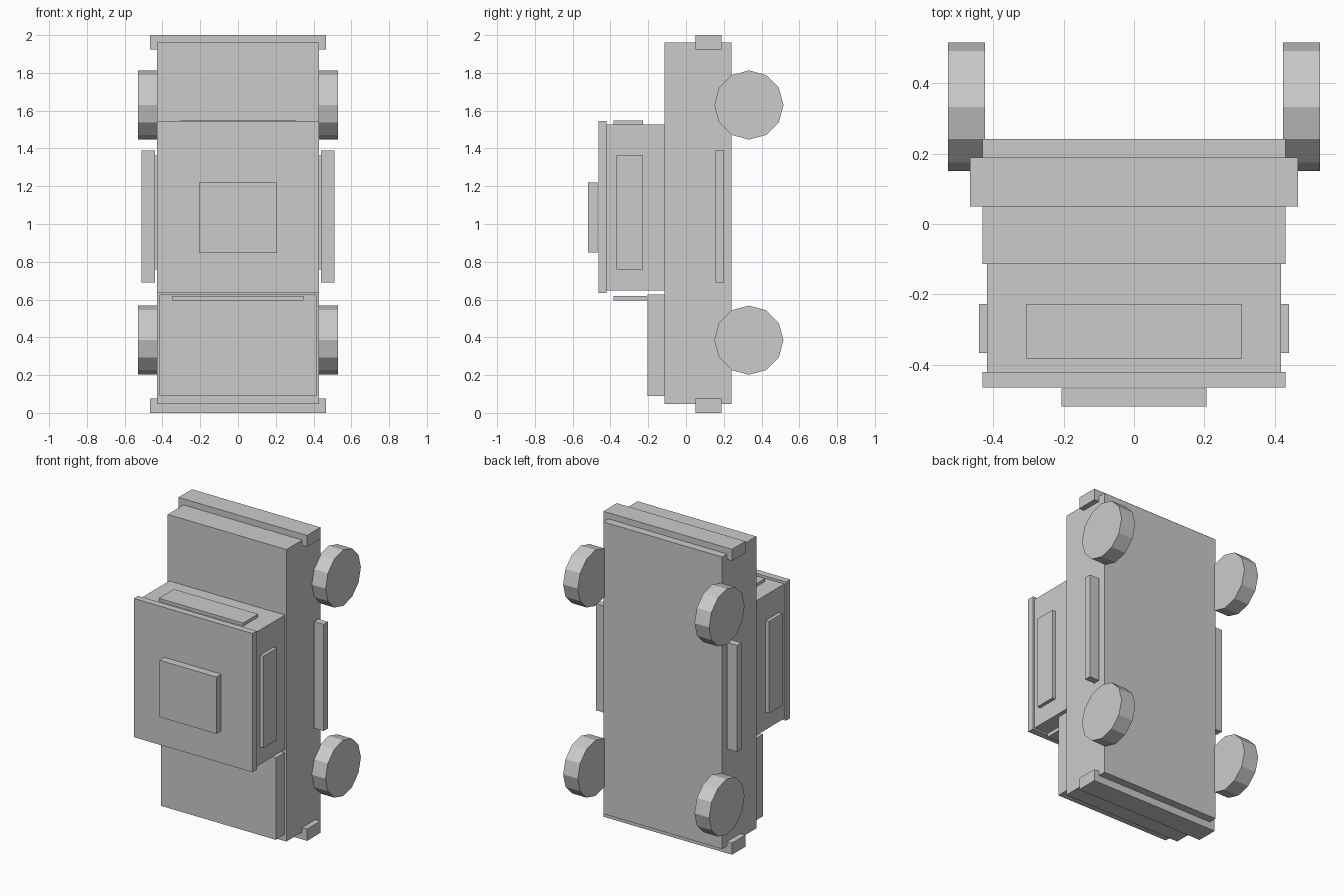
import bpy
import math

default = bpy.data.objects.get("Cube")
if default:
    bpy.data.objects.remove(default, do_unlink=True)

# One plain colour for the whole model
grey = bpy.data.materials.new("light_grey")
grey.use_nodes = True
colour = (0.6, 0.6, 0.6, 1.0)
grey.diffuse_color = colour
grey.node_tree.nodes["Principled BSDF"].inputs["Base Color"].default_value = colour


def finish(obj, name):
    obj.name = name
    obj.data.name = name
    obj.data.materials.append(grey)
    bpy.ops.object.transform_apply(location=False, rotation=True, scale=True)
    return obj


def box(name, x, y, z):
    """Box spanning the given (min, max) ranges."""
    spans = (x, y, z)
    bpy.ops.mesh.primitive_cube_add(size=1, location=[(a + b) / 2 for a, b in spans])
    obj = bpy.context.object
    obj.scale = [b - a for a, b in spans]
    return finish(obj, name)


def centred(name, half_width, y, z):
    return box(name, (-half_width, half_width), y, z)


def side_pair(name, inner, outer, y, z):
    box("left_" + name, (inner, outer), y, z)
    box("right_" + name, (-outer, -inner), y, z)


def wheel(name, side, z):
    bpy.ops.mesh.primitive_cylinder_add(
        vertices=12, radius=0.183, depth=0.106,
        location=(side * 0.476, 0.333, z), rotation=(0, math.pi / 2, 0))
    finish(bpy.context.object, name)


# Chassis, hood and bumpers; the vehicle stands on its nose
centred("body", 0.43, (-0.113, 0.241), (0.048, 1.96))
centred("hood", 0.416, (-0.203, -0.113), (0.09, 0.626))
centred("front_bumper", 0.466, (0.05, 0.189), (0, 0.077))
centred("rear_bumper", 0.466, (0.05, 0.189), (1.925, 2))

# Cabin, roof slab and roof box
centred("cabin", 0.418, (-0.421, -0.113), (0.647, 1.528))
centred("roof", 0.43, (-0.464, -0.42), (0.636, 1.544))
centred("roof_box", 0.206, (-0.518, -0.468), (0.848, 1.22))

# Windows
centred("windshield", 0.347, (-0.383, -0.21), (0.595, 0.62))
centred("rear_window", 0.305, (-0.383, -0.227), (1.528, 1.548))
side_pair("side_window", 0.417, 0.441, (-0.367, -0.228), (0.76, 1.362))

# Side steps
side_pair("side_step", 0.44, 0.511, (0.157, 0.202), (0.69, 1.388))

# Wheels
for side, side_name in ((1, "left"), (-1, "right")):
    for z, end_name in ((0.385, "front"), (1.63, "rear")):
        wheel(f"{end_name}_{side_name}_wheel", side, z)
